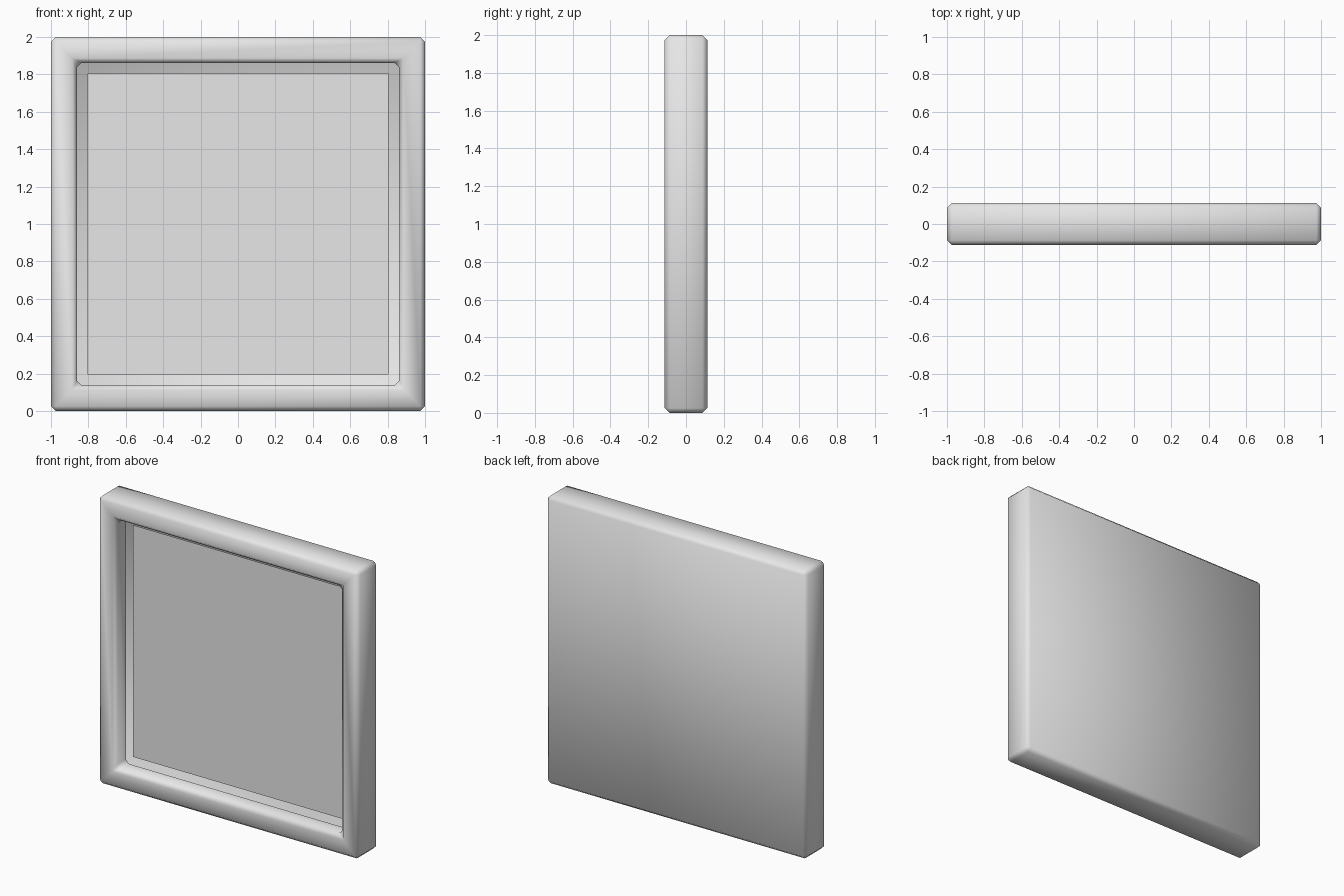
import bpy
import bmesh
import math

if "Cube" in bpy.data.objects:
    bpy.data.objects.remove(bpy.data.objects["Cube"], do_unlink=True)

SIZE, THICK, BORDER, CHAMFER = 2.0, 0.225, 0.195, 0.025
PANEL_Y = 0.0

grey = bpy.data.materials.new("light_grey")
grey.use_nodes = True
colour = (0.8, 0.8, 0.8, 1)
grey.diffuse_color = colour
grey.node_tree.nodes["Principled BSDF"].inputs["Base Color"].default_value = colour


def finish(name, bm):
    mesh = bpy.data.meshes.new(name)
    bm.to_mesh(mesh)
    bm.free()
    mesh.materials.append(grey)
    obj = bpy.data.objects.new(name, mesh)
    bpy.context.collection.objects.link(obj)
    return obj


# Frame: a slab with a square recess in the front, open at its floor
bm = bmesh.new()
bmesh.ops.create_cube(bm, size=1)
for v in bm.verts:
    v.co.x *= SIZE
    v.co.y *= THICK
    v.co.z = (v.co.z + 0.5) * SIZE
front = min(bm.faces, key=lambda f: f.calc_center_median().y)
bmesh.ops.inset_region(bm, faces=[front], thickness=BORDER)
floor = bmesh.ops.extrude_face_region(bm, geom=[front])
new_verts = [g for g in floor["geom"] if isinstance(g, bmesh.types.BMVert)]
for v in new_verts:
    v.co.y = PANEL_Y
old = [f for f in bm.faces if f == front or all(v in new_verts for v in f.verts)]
bmesh.ops.delete(bm, geom=old, context='FACES')
bm.normal_update()

# Chamfer every real corner, leaving the flat mitre lines alone
edges = [e for e in bm.edges
         if len(e.link_faces) == 2 and e.calc_face_angle() > 0.5]
bmesh.ops.bevel(bm, geom=edges, offset=CHAMFER, segments=1, profile=0.5,
                affect='EDGES', clamp_overlap=True)
bmesh.ops.recalc_face_normals(bm, faces=bm.faces)
frame = finish("frame", bm)
frame.select_set(True)
bpy.context.view_layer.objects.active = frame
bpy.ops.object.shade_smooth_by_angle(angle=math.radians(75))

# Panel: the flat floor of the recess
bm = bmesh.new()
half = SIZE / 2 - BORDER
corners = [(-half, -half), (half, -half), (half, half), (-half, half)]
bm.faces.new([bm.verts.new((x, PANEL_Y, SIZE / 2 + z)) for x, z in corners])
finish("panel", bm)
